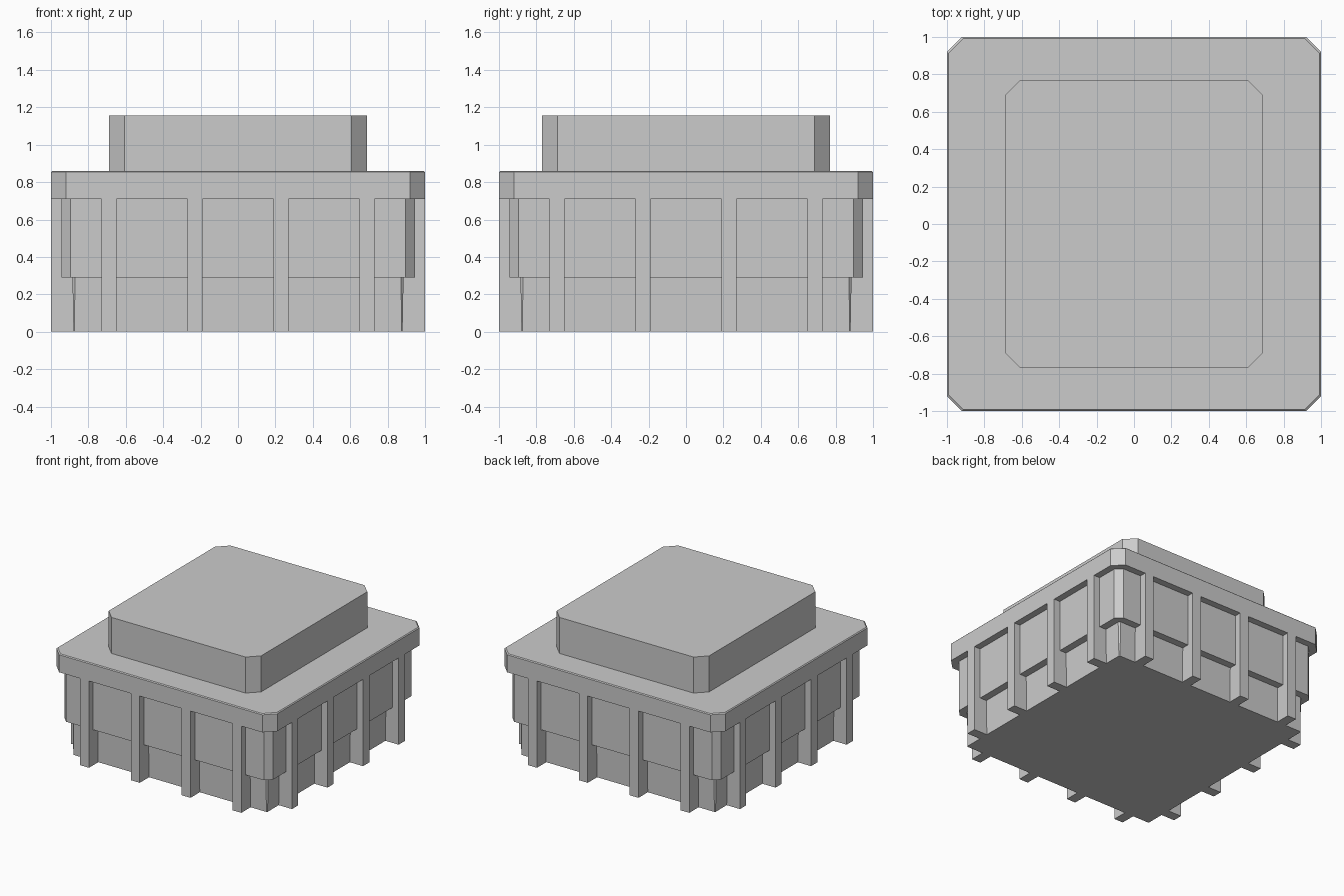
import bpy, bmesh
from math import pi
from mathutils import Matrix

if "Cube" in bpy.data.objects:
    bpy.data.objects.remove(bpy.data.objects["Cube"])


def octagon(hx, hy, c):
    """Rectangle outline with chamfered corners, counter-clockwise."""
    return [(hx - c, -hy), (hx, -hy + c), (hx, hy - c), (hx - c, hy),
            (-hx + c, hy), (-hx, hy - c), (-hx, -hy + c), (-hx + c, -hy)]


def loft(name, rings):
    """Closed solid through chamfered outlines: (half_x, half_y, chamfer, z)."""
    bm = bmesh.new()
    loops = [[bm.verts.new((x, y, z)) for x, y in octagon(hx, hy, c)]
             for hx, hy, c, z in rings]
    for a, b in zip(loops, loops[1:]):
        for i in range(8):
            j = (i + 1) % 8
            bm.faces.new((a[i], a[j], b[j], b[i]))
    bm.faces.new(loops[0][::-1])
    bm.faces.new(loops[-1])
    return finish(name, bm)


def finish(name, bm):
    bmesh.ops.recalc_face_normals(bm, faces=bm.faces)
    me = bpy.data.meshes.new(name)
    bm.to_mesh(me)
    bm.free()
    ob = bpy.data.objects.new(name, me)
    bpy.context.collection.objects.link(ob)
    return ob


# Stepped body: recessed plinth, wider wall band, overhanging slab, top block
loft("lower_wall", [(0.88, 0.88, 0.006, 0), (0.885, 0.885, 0.013, 0.29)])
loft("upper_wall", [(0.945, 0.945, 0.05, 0.29), (0.945, 0.945, 0.05, 0.71)])
loft("roof_slab", [(1, 1, 0.08, 0.71), (1, 1, 0.08, 0.853), (0.993, 0.993, 0.08, 0.86)])
loft("top_block", [(0.69, 0.77, 0.083, 0.86), (0.69, 0.77, 0.083, 1.155)])

# Four vertical ribs on each side, flush with the slab edge
bm = bmesh.new()
for side in range(4):
    turn = Matrix.Rotation(side * pi / 2, 4, 'Z')
    for x in (-0.69, -0.23, 0.23, 0.69):
        place = Matrix.Translation((x, -0.93, 0.355)) @ Matrix.Diagonal((0.08, 0.14, 0.71, 1))
        bmesh.ops.create_cube(bm, size=1, matrix=turn @ place)
finish("wall_ribs", bm)
